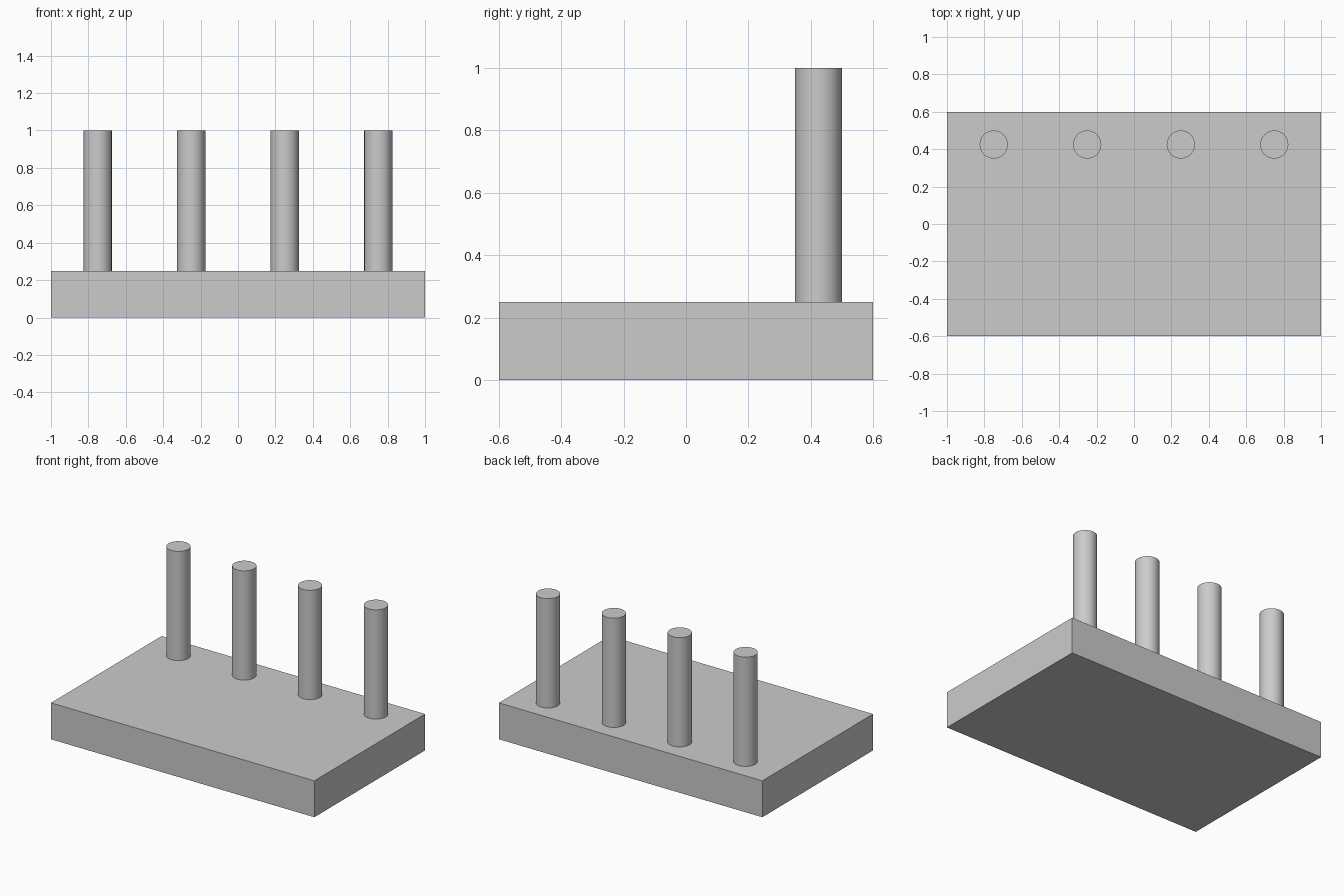
import bpy
import math

cube = bpy.data.objects.get("Cube")
if cube:
    bpy.data.objects.remove(cube, do_unlink=True)

# Plain grey for every part
grey = bpy.data.materials.new("plain_grey")
grey.use_nodes = True
colour = (0.6, 0.6, 0.6, 1)
grey.diffuse_color = colour
grey.node_tree.nodes["Principled BSDF"].inputs["Base Color"].default_value = colour

BASE_HEIGHT = 0.25
TOP = 1.0

# Base slab
bpy.ops.mesh.primitive_cube_add(size=1, location=(0, 0, BASE_HEIGHT / 2))
base = bpy.context.object
base.name = "base_slab"
base.scale = (2, 1.2, BASE_HEIGHT)
bpy.ops.object.transform_apply(location=False, rotation=False, scale=True)
base.data.materials.append(grey)

# Row of four round posts along the back edge
for i in range(4):
    bpy.ops.mesh.primitive_cylinder_add(
        vertices=64, radius=0.075, depth=TOP - BASE_HEIGHT,
        location=(-0.75 + 0.5 * i, 0.425, (TOP + BASE_HEIGHT) / 2))
    post = bpy.context.object
    post.name = f"post_{i + 1}"
    post.data.materials.append(grey)
    bpy.ops.object.shade_smooth_by_angle(angle=math.radians(30))
